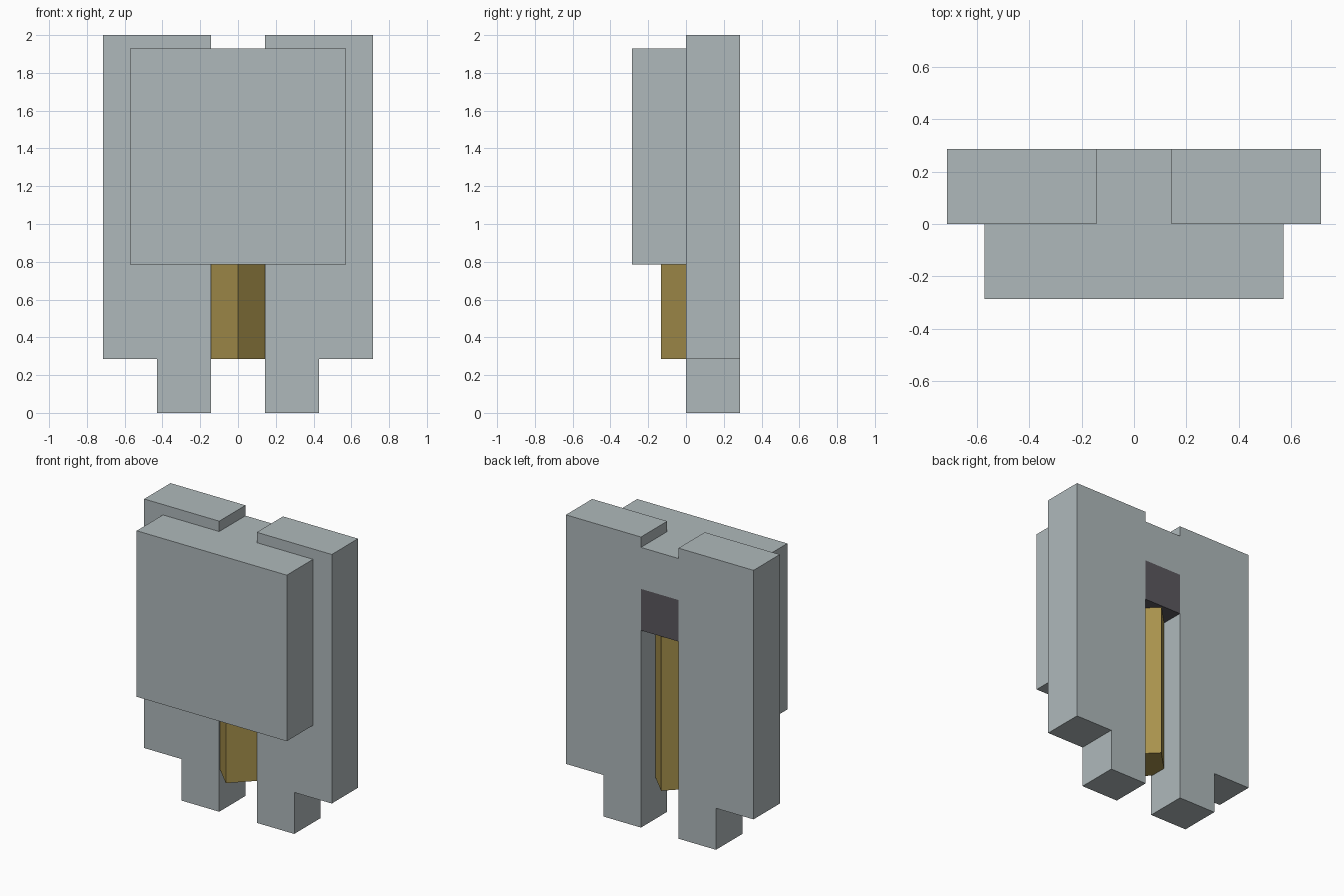
import bpy, bmesh, math
from mathutils import Matrix

if "Cube" in bpy.data.objects:
    bpy.data.objects.remove(bpy.data.objects["Cube"])

U = 2 / 7  # basic block size


def material(name, rgb):
    m = bpy.data.materials.new(name)
    m.diffuse_color = (*rgb, 1)
    m.use_nodes = True
    m.node_tree.nodes["Principled BSDF"].inputs["Base Color"].default_value = m.diffuse_color
    return m


GREY = material("pale grey", (0.43, 0.485, 0.497))
GOLD = material("old gold", (0.392, 0.287, 0.074))
DARK = material("dark grey", (0.105, 0.098, 0.112))


def finish(name, bm, mat):
    bmesh.ops.recalc_face_normals(bm, faces=bm.faces)
    mesh = bpy.data.meshes.new(name)
    bm.to_mesh(mesh)
    bm.free()
    mesh.materials.append(mat)
    obj = bpy.data.objects.new(name, mesh)
    bpy.context.collection.objects.link(obj)
    return obj


def box(name, lo, hi, mat, turn=0):
    size = [b - a for a, b in zip(lo, hi)]
    mid = [(a + b) / 2 for a, b in zip(lo, hi)]
    bm = bmesh.new()
    bmesh.ops.create_cube(bm, size=1, matrix=Matrix.Translation(mid)
                          @ Matrix.Rotation(turn, 4, 'Z') @ Matrix.Diagonal((*size, 1)))
    return finish(name, bm, mat)


# Back frame: mirrored outline with feet, central slot and top notch
half = [(0.5, 6.75), (0.5, 7), (2.5, 7), (2.5, 1), (1.5, 1), (1.5, 0), (0.5, 0), (0.5, 5.75)]
outline = half + [(-x, z) for x, z in reversed(half)]
bm = bmesh.new()
face = bm.faces.new([bm.verts.new((x * U, 0, z * U)) for x, z in outline])
ext = bmesh.ops.extrude_face_region(bm, geom=[face])
bmesh.ops.translate(bm, vec=(0, U, 0),
                    verts=[v for v in ext["geom"] if isinstance(v, bmesh.types.BMVert)])
finish("back_frame", bm, GREY)

# Broad plate on the front
box("front_plate", (-2 * U, -U, 2.75 * U), (2 * U, 0, 6.75 * U), GREY)

# Dark block filling the top of the slot
box("slot_block", (-U / 2, 0, 4.75 * U), (U / 2, U, 5.75 * U), DARK)

# Square bar turned on its corner, set between the legs
cy = 0.069
box("centre_bar", (-U / 2, cy - U / 2, U), (U / 2, cy + U / 2, 4.75 * U), GOLD, math.radians(45))
